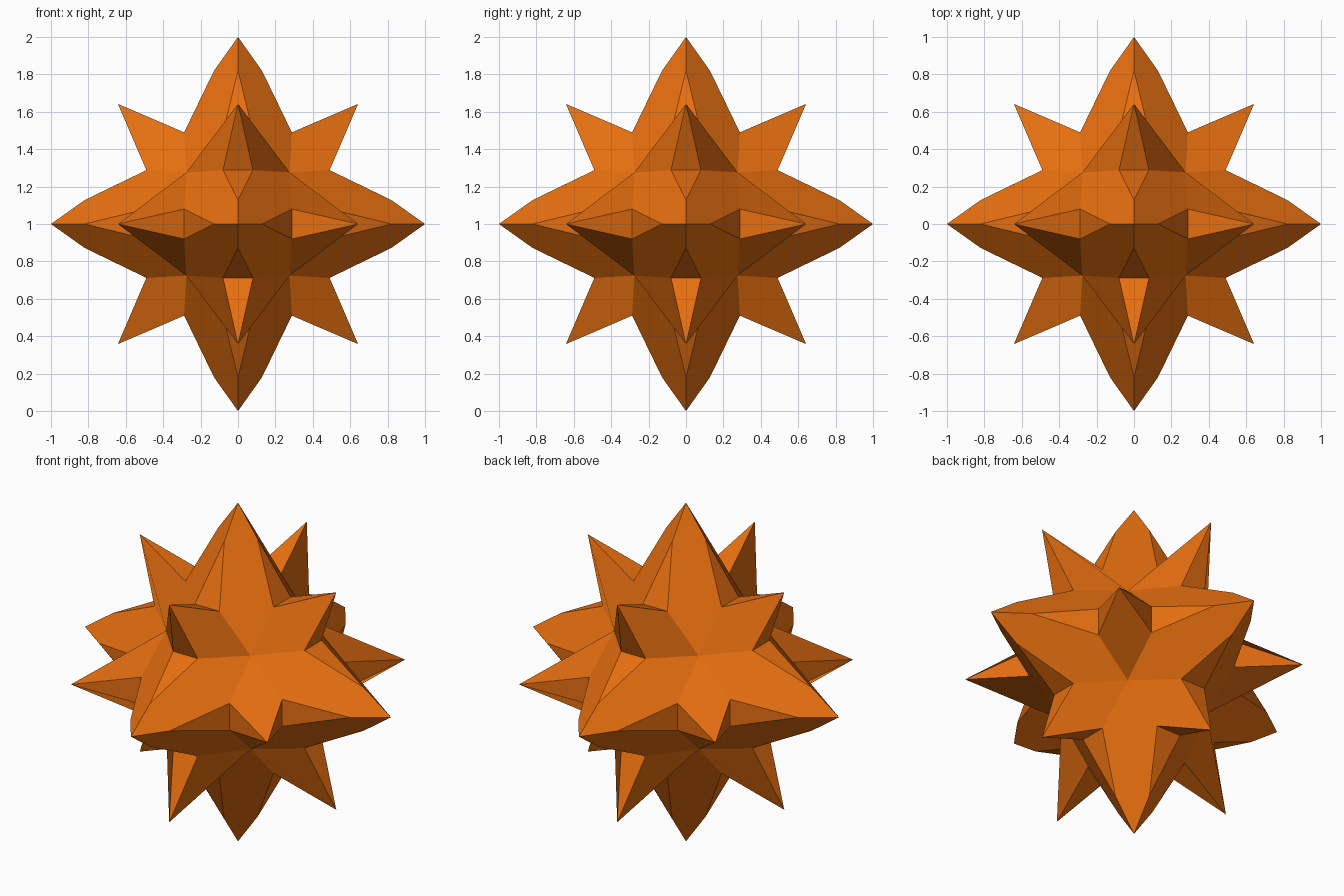
import bpy
from itertools import product, permutations
from mathutils import Vector

if "Cube" in bpy.data.objects:
    bpy.data.objects.remove(bpy.data.objects["Cube"])

CENTRE = Vector((0, 0, 1))
BIG = 1.0            # tip distance of the six axis spikes
SHOULDER = (0.82, 0.128)   # where each ridge of an axis spike splits
SMALL = 0.642        # both coordinates of the twelve diagonal spike tips
FOOT = (0.49, 0.288, 0.08)  # root corners of the diagonal spikes
VALLEY = 0.276       # dip in the middle of each octant

verts, index, faces = [], {}, []


def point(parts):
    """Vector from {axis: value} pairs."""
    v = Vector((0, 0, 0))
    for axis, value in parts:
        v[axis] = value
    return v


def add_face(pts):
    """Add a face, wound outward, sharing existing vertices."""
    mid = sum(pts, Vector()) / len(pts)
    normal = sum((pts[k - 1].cross(pts[k]) for k in range(len(pts))), Vector())
    if normal.dot(mid) < 0:
        pts = [pts[0]] + pts[:0:-1]
    ids = []
    for p in pts:
        key = tuple(round(c, 4) for c in p)
        if key not in index:
            index[key] = len(verts)
            verts.append(p + CENTRE)
        ids.append(index[key])
    faces.append(ids)


def foot(i, j, k, s):
    """Root corner nearest to axis i, between axes i and j, on the k side."""
    return point(((i, s[i] * FOOT[0]), (j, s[j] * FOOT[1]), (k, s[k] * FOOT[2])))


def shoulder(i, j, s):
    return point(((i, s[i] * SHOULDER[0]), (j, s[j] * SHOULDER[1])))


def small_tip(i, j, s):
    return point(((i, s[i] * SMALL), (j, s[j] * SMALL)))


for s in product((1, -1), repeat=3):
    valley = Vector(s) * VALLEY
    for i in range(3):
        j, k = (i + 1) % 3, (i + 2) % 3
        # broad side of an axis spike
        add_face([point(((i, s[i] * BIG),)), shoulder(i, j, s), foot(i, j, k, s),
                  valley, foot(i, k, j, s), shoulder(i, k, s)])
        # flank of a diagonal spike
        add_face([small_tip(i, j, s), foot(i, j, k, s), valley, foot(j, i, k, s)])

# end faces of the diagonal spikes and the facets below them
for i, j, k in permutations(range(3)):
    for a, b in product((1, -1), repeat=2):
        s, m = [0, 0, 0], [0, 0, 0]
        s[i], s[j], s[k] = a, b, 1
        m[i], m[j], m[k] = a, b, -1
        left, right = foot(i, j, k, s), foot(i, j, k, m)
        add_face([small_tip(i, j, s), left, right])
        add_face([shoulder(i, j, s), left, right])

mesh = bpy.data.meshes.new("spiked_star")
mesh.from_pydata(verts, [], faces)
mesh.update()
star = bpy.data.objects.new("spiked_star", mesh)
bpy.context.collection.objects.link(star)

mat = bpy.data.materials.new("orange")
mat.diffuse_color = (0.8, 0.16, 0.005, 1)
mat.use_nodes = True
mat.node_tree.nodes["Principled BSDF"].inputs["Base Color"].default_value = mat.diffuse_color
mesh.materials.append(mat)
